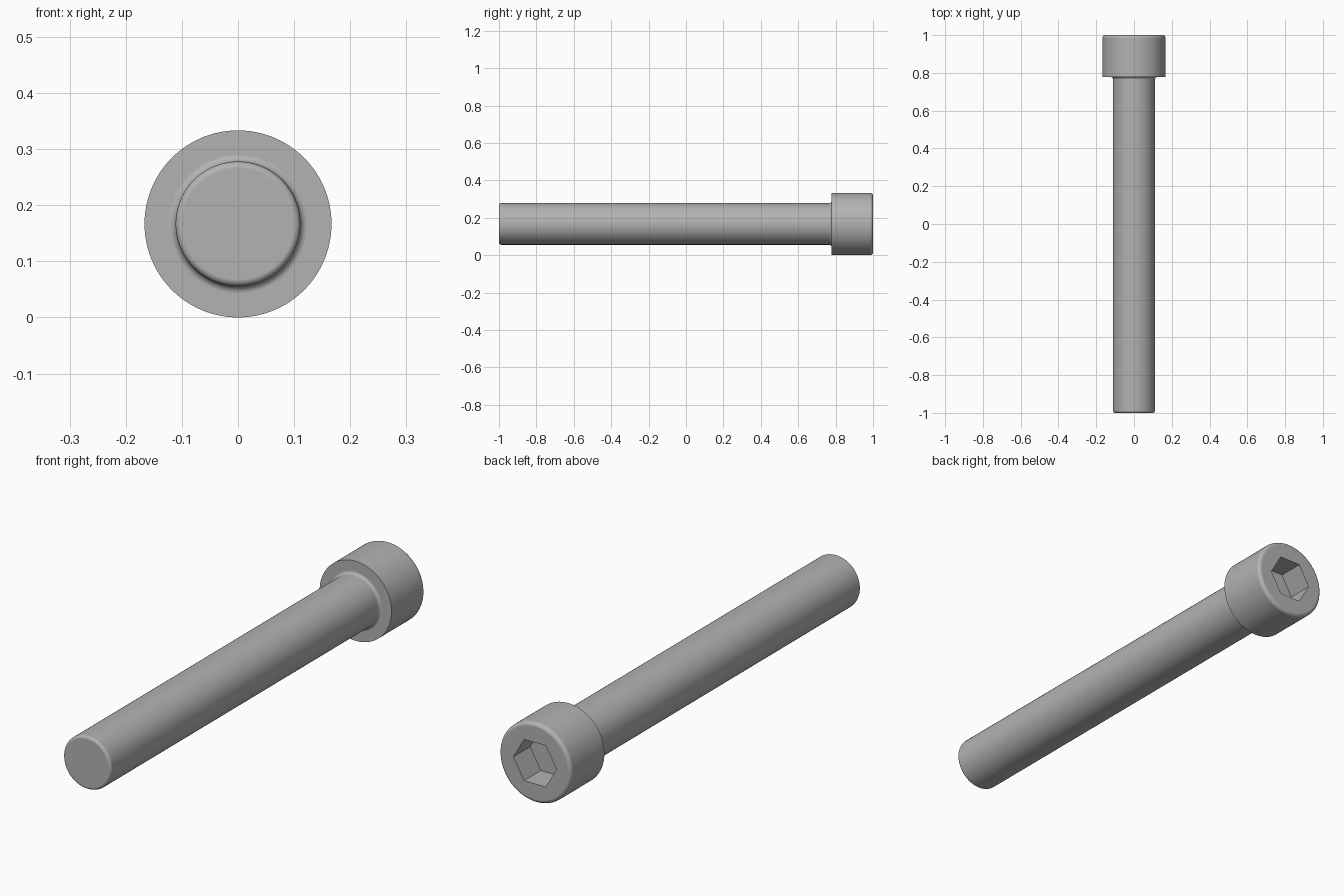
import bpy
import bmesh
from math import sin, cos, pi, radians

SEGMENTS = 96
HEAD_R, SHAFT_R = 1 / 6, 1 / 9
HEAD_Y = 0.778                     # underside of the head
SOCKET_R, SOCKET_DEPTH = 0.1, 0.111
TIP_FILLET, NECK_FILLET, RIM_FILLET = 0.012, 0.013, 0.016

cube = bpy.data.objects.get("Cube")
if cube:
    bpy.data.objects.remove(cube, do_unlink=True)

steel = bpy.data.materials.new("grey steel")
steel.use_nodes = True
grey = (0.45, 0.45, 0.45, 1)
steel.diffuse_color = grey
steel.node_tree.nodes["Principled BSDF"].inputs["Base Color"].default_value = grey


def arc(radius, y, size, start, end, steps=6):
    """Profile points (radius, y, is_hex) of a fillet about a centre."""
    angles = [radians(start + (end - start) * i / steps) for i in range(steps + 1)]
    return [(radius + size * cos(a), y + size * sin(a), False) for a in angles]


def ring(bm, radius, y, is_hex):
    """One loop around the screw axis, round or six-sided."""
    verts = []
    for i in range(SEGMENTS):
        a = 2 * pi * i / SEGMENTS
        r = radius
        if is_hex:
            r *= cos(pi / 6) / cos(a % (pi / 3) - pi / 6)
        verts.append(bm.verts.new((r * cos(a), y, HEAD_R + r * sin(a))))
    return verts


# Profile from the tip, along the shaft and head, into the hex socket
profile = arc(SHAFT_R - TIP_FILLET, TIP_FILLET - 1, TIP_FILLET, -90, 0)
profile += arc(SHAFT_R + NECK_FILLET, HEAD_Y - NECK_FILLET, NECK_FILLET, 180, 90)
profile.append((HEAD_R, HEAD_Y, False))
profile += arc(HEAD_R - RIM_FILLET, 1 - RIM_FILLET, RIM_FILLET, 0, 90)
profile += [(SOCKET_R, 1, True), (SOCKET_R, 1 - SOCKET_DEPTH, True)]

bm = bmesh.new()
rings = [ring(bm, *point) for point in profile]
for lower, upper in zip(rings, rings[1:]):
    for i in range(SEGMENTS):
        j = (i + 1) % SEGMENTS
        bm.faces.new((lower[i], lower[j], upper[j], upper[i]))
bm.faces.new(rings[0])             # tip
bm.faces.new(rings[-1])            # socket floor
bmesh.ops.recalc_face_normals(bm, faces=bm.faces)

mesh = bpy.data.meshes.new("socket_head_screw")
bm.to_mesh(mesh)
bm.free()
mesh.materials.append(steel)
screw = bpy.data.objects.new("socket_head_screw", mesh)
bpy.context.collection.objects.link(screw)

# Smooth fillets and cylinders, crisp head and socket edges
bpy.ops.object.select_all(action="DESELECT")
screw.select_set(True)
bpy.context.view_layer.objects.active = screw
bpy.ops.object.shade_smooth_by_angle(angle=radians(30))
weighted = screw.modifiers.new("flat_face_normals", "WEIGHTED_NORMAL")
weighted.keep_sharp = True
